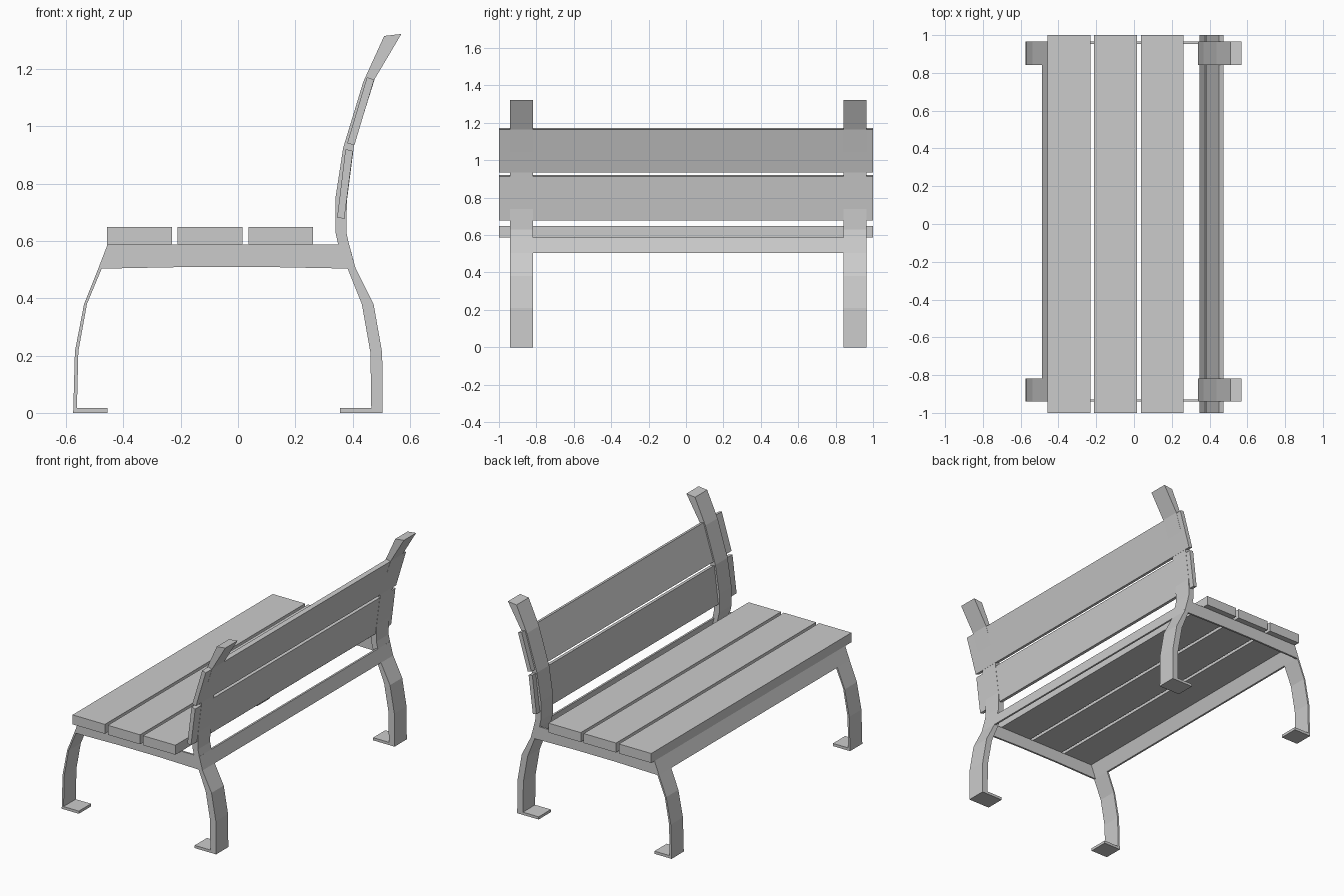
import bpy, bmesh


def prism(name, profile, y0, y1):
    """Extrude an (x, z) outline along y."""
    bm = bmesh.new()
    face = bm.faces.new([bm.verts.new((x, y0, z)) for x, z in profile])
    new = bmesh.ops.extrude_face_region(bm, geom=[face])["geom"]
    bmesh.ops.translate(bm, vec=(0, y1 - y0, 0),
                        verts=[v for v in new if isinstance(v, bmesh.types.BMVert)])
    bmesh.ops.recalc_face_normals(bm, faces=bm.faces)
    mesh = bpy.data.meshes.new(name)
    bm.to_mesh(mesh)
    bm.free()
    ob = bpy.data.objects.new(name, mesh)
    bpy.context.collection.objects.link(ob)
    return ob


# Side frame outlines: thin front strap with foot, thick rear leg with back upright
front_leg = [(-0.455, 0), (-0.575, 0), (-0.569, 0.215), (-0.537, 0.38), (-0.487, 0.505),
             (-0.455, 0.588), (-0.443, 0.588), (-0.475, 0.505), (-0.527, 0.38),
             (-0.557, 0.215), (-0.562, 0.017), (-0.455, 0.017)]
rear_leg = [(0.355, 0), (0.505, 0), (0.503, 0.21), (0.473, 0.38), (0.41, 0.505),
            (0.388, 0.585), (0.378, 0.63), (0.38, 0.74), (0.405, 0.935), (0.477, 1.165),
            (0.57, 1.322), (0.51, 1.315), (0.437, 1.155), (0.367, 0.925), (0.34, 0.75),
            (0.34, 0.63), (0.35, 0.585), (0.382, 0.505), (0.432, 0.38), (0.462, 0.21),
            (0.465, 0.017), (0.355, 0.017)]
side_rail = [(-0.487, 0.503), (-0.18, 0.509), (0.1, 0.509), (0.41, 0.503),
             (0.388, 0.587), (-0.455, 0.587)]
Y_NEAR, Y_FAR, WIDTH, PLATE = -0.94, 0.965, 0.122, 0.012

for side, outer, inward in (("near", Y_NEAR, 1), ("far", Y_FAR, -1)):
    prism(f"front_leg_{side}", front_leg, outer, outer + inward * WIDTH)
    prism(f"rear_leg_{side}", rear_leg, outer, outer + inward * WIDTH)
    prism(f"side_rail_{side}", side_rail, outer, outer + inward * PLATE)

# Long rails under the seat
prism("front_rail", [(-0.487, 0.505), (-0.475, 0.505), (-0.443, 0.588), (-0.455, 0.588)],
      Y_NEAR + 0.01, Y_FAR - 0.01)
prism("rear_rail", [(0.398, 0.505), (0.41, 0.505), (0.388, 0.587), (0.376, 0.587)],
      Y_NEAR + 0.01, Y_FAR - 0.01)

# Seat slats
for i in range(3):
    x = -0.457 + i * 0.2465
    prism(f"seat_slat_{i + 1}",
          [(x, 0.588), (x + 0.226, 0.588), (x + 0.226, 0.648), (x, 0.648)], -1, 1)

# Backrest slats
prism("back_slat_lower", [(0.346, 0.682), (0.371, 0.677), (0.401, 0.914), (0.375, 0.92)], -1, 1)
prism("back_slat_upper", [(0.381, 0.941), (0.406, 0.934), (0.475, 1.163), (0.45, 1.171)], -1, 1)
